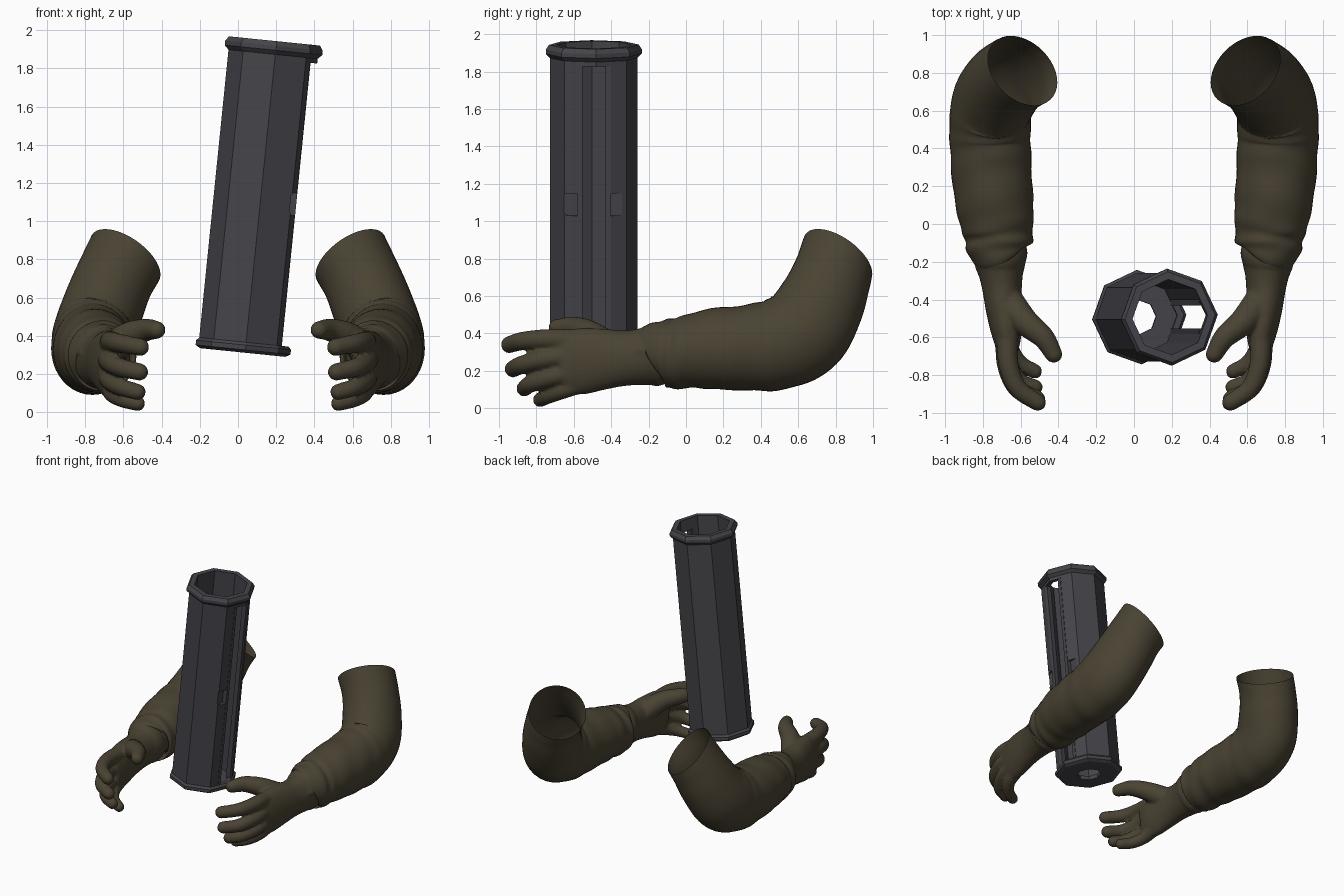
import bpy, bmesh, math
from mathutils import Vector, Matrix

if "Cube" in bpy.data.objects:
    bpy.data.objects.remove(bpy.data.objects["Cube"])


def material(name, rgb):
    m = bpy.data.materials.new(name)
    m.use_nodes = True
    m.diffuse_color = (*rgb, 1)
    m.node_tree.nodes["Principled BSDF"].inputs["Base Color"].default_value = (*rgb, 1)
    return m


OLIVE = material("olive cloth", (0.068, 0.056, 0.033))
METAL = material("dark grey metal", (0.058, 0.058, 0.068))


def make_object(name, bm, mat, smooth=False):
    bmesh.ops.recalc_face_normals(bm, faces=bm.faces)
    mesh = bpy.data.meshes.new(name)
    bm.to_mesh(mesh)
    bm.free()
    mesh.materials.append(mat)
    for p in mesh.polygons:
        p.use_smooth = smooth
    obj = bpy.data.objects.new(name, mesh)
    bpy.context.collection.objects.link(obj)
    return obj


def spline(keys, steps):
    """Catmull-Rom through tuples of any length."""
    vs = [Vector(k) for k in keys]
    vs = [2 * vs[0] - vs[1]] + vs + [2 * vs[-1] - vs[-2]]
    out = []
    for a, b, c, d in zip(vs, vs[1:], vs[2:], vs[3:]):
        for i in range(steps):
            t = i / steps
            out.append((2 * b + (c - a) * t + (2 * a - 5 * b + 4 * c - d) * t * t
                        + (3 * b - a - 3 * c + d) * t ** 3) / 2)
    return out + [vs[-2]]


def loft(bm, keys, steps, segs, ref, side, ripple=None, end_normal=None):
    """Sweep an ellipse along keys of (x, y, z, radius_u, radius_v).
    With an end normal the sweep stays open and its last rings lean to it."""
    pts = spline(keys, steps)
    rings = []
    for i, p in enumerate(pts):
        t = i / (len(pts) - 1)
        c = Vector(p[:3])
        d = Vector(pts[min(i + 1, len(pts) - 1)][:3]) - Vector(pts[max(i - 1, 0)][:3])
        d.normalize()
        if end_normal:
            d = d.lerp(end_normal, max(0, (t - 0.75) / 0.25)).normalized()
        u = (ref - d * ref.dot(d)).normalized()
        v = d.cross(u)
        ring = []
        for k in range(segs):
            a = math.tau * k / segs
            f = 1 + (ripple(t, a) if ripple else 0)
            q = c + f * (u * p[3] * math.cos(a) + v * p[4] * math.sin(a))
            ring.append(bm.verts.new((q.x * side, q.y, q.z)))
        rings.append(ring)
    for r, s in zip(rings, rings[1:]):
        for k in range(segs):
            n = (k + 1) % segs
            bm.faces.new((r[k], r[n], s[n], s[k]))
    if not end_normal:
        bm.faces.new(rings[0])
        bm.faces.new(rings[-1])


def ball(bm, c, r, side):
    bmesh.ops.create_uvsphere(bm, u_segments=14, v_segments=10, radius=r,
                              matrix=Matrix.Translation((c[0] * side, c[1], c[2])))


# Cloth folds: strongest on the forearm, fading toward the open upper end
def folds(t, a):
    amp = 0.022 * max(0, 1 - t / 0.75)
    return amp * (math.sin(62 * t + 2.2 * math.sin(a + 0.6)) +
                  0.7 * math.sin(41 * t - 2 * math.cos(a) + math.sin(2 * a)))


X, Z = Vector((1, 0, 0)), Vector((0, 0, 1))
SLEEVE = [(.71, -.14, .285, .145, .160), (.715, -.12, .29, .172, .180), (.72, -.03, .295, .188, .19),
          (.74, .12, .315, .207, .212), (.758, .35, .325, .213, .232), (.762, .50, .345, .215, .245),
          (.752, .63, .415, .215, .25), (.70, .725, .565, .212, .232), (.645, .78, .70, .208, .215),
          (.59, .812, .807, .213, .213)]
SLEEVE_END = Vector((-.5, .5, .7)).normalized()
PALM = [(.715, -.06, .29, .13, .14), (.712, -.15, .285, .148, .165), (.710, -.19, .28, .142, .165),
        (.709, -.205, .278, .132, .156), (.70, -.32, .268, .108, .148), (.69, -.45, .262, .095, .165),
        (.675, -.57, .25, .082, .178), (.668, -.67, .235, .058, .155)]
# Finger paths from knuckle to tip, with a base and a tip radius
FINGERS = [
    ([(.67, -.58, .365), (.665, -.74, .37), (.615, -.87, .36), (.51, -.945, .34)], .058, .046),
    ([(.68, -.58, .28), (.675, -.74, .265), (.62, -.87, .235), (.515, -.925, .21)], .056, .046),
    ([(.68, -.58, .20), (.67, -.72, .165), (.61, -.83, .13), (.525, -.865, .105)], .054, .043),
    ([(.67, -.56, .13), (.655, -.66, .095), (.60, -.74, .065), (.525, -.78, .045)], .050, .040),
    ([(.66, -.42, .33), (.575, -.52, .40), (.48, -.60, .43), (.425, -.69, .43)], .085, .047),
]

for label, side in (("left", 1), ("right", -1)):
    # Open sleeve
    bm = bmesh.new()
    loft(bm, SLEEVE, 9, 40, X, side, ripple=folds, end_normal=SLEEVE_END)
    make_object(label + "_sleeve", bm, OLIVE, True)

    # Gloved hand fused into one skin
    bm = bmesh.new()
    loft(bm, PALM, 5, 28, X, side)
    for path, r0, r1 in FINGERS:
        n = len(path) - 1
        keys = [(*p, *[r0 + (r1 - r0) * i / n] * 2) for i, p in enumerate(path)]
        loft(bm, keys, 5, 14, Z, side)
        ball(bm, path[0], r0, side)
        ball(bm, path[-1], r1, side)
    hand = make_object(label + "_glove", bm, OLIVE, True)
    remesh = hand.modifiers.new("fuse", 'REMESH')
    remesh.mode = 'VOXEL'
    remesh.voxel_size = 0.011
    remesh.use_smooth_shade = True
    relax = hand.modifiers.new("relax", 'SMOOTH')
    relax.factor = 0.5
    relax.iterations = 5

# Octagonal tube: one closed profile spun round its axis
H = 1.64
PROFILE = [(.09, 0), (.225, 0), (.25, .015), (.25, .04), (.235, .055), (.235, H - .07),
           (.257, H - .048), (.257, H - .025), (.24, H), (.2, H), (.2, .03), (.09, .03)]
SIDES = 8
place = Matrix.Translation((.025, -.493, .312)) @ Matrix.Rotation(math.radians(5.8), 4, 'Y')
bm = bmesh.new()
rings = [[bm.verts.new((r * math.cos(a), r * math.sin(a), z)) for r, z in PROFILE]
         for a in (math.tau * k / SIDES + 0.05 for k in range(SIDES))]
for k in range(SIDES):
    r, s = rings[k], rings[(k + 1) % SIDES]
    for j in range(len(PROFILE)):
        m = (j + 1) % len(PROFILE)
        bm.faces.new((r[j], s[j], s[m], r[m]))
tube = make_object("tube", bm, METAL)


def box(bm, center, size):
    bmesh.ops.create_cube(bm, size=1, matrix=Matrix.Translation(center)
                          @ Matrix.Diagonal((*size, 1)))


def cut(center, size, rounding=0):
    bm = bmesh.new()
    box(bm, center, size)
    if rounding:
        along_x = [e for e in bm.edges
                   if abs(e.verts[0].co.x - e.verts[1].co.x) > 0.01
                   and abs(e.verts[0].co.y) > abs(center[1])]
        bmesh.ops.bevel(bm, geom=along_x, offset=rounding, segments=4,
                        profile=0.5, affect='EDGES')
    cutter = make_object("cutter", bm, METAL)
    cutter.hide_render = True
    mod = tube.modifiers.new("cut", 'BOOLEAN')
    mod.operation = 'DIFFERENCE'
    mod.solver = 'EXACT'
    mod.object = cutter
    return cutter


# Long slot with a shallow rounded recess on each side
cutters = [cut((.22, 0, .80), (.2, .18, 1.49))]
cutters += [cut((.234, s * .12, .80), (.13, .09, .12), .03) for s in (-1, 1)]
bpy.context.view_layer.update()
deps = bpy.context.evaluated_depsgraph_get()
cut_mesh = bpy.data.meshes.new_from_object(tube.evaluated_get(deps))
tube.modifiers.clear()
tube.data = cut_mesh
for c in cutters:
    bpy.data.objects.remove(c)
tube.matrix_world = place

# Thin rails lining the slot
bm = bmesh.new()
for s in (-1, 1):
    box(bm, (.182, s * .076, .80), (.036, .03, 1.5))
rails = make_object("slot_rails", bm, METAL)
rails.matrix_world = place
